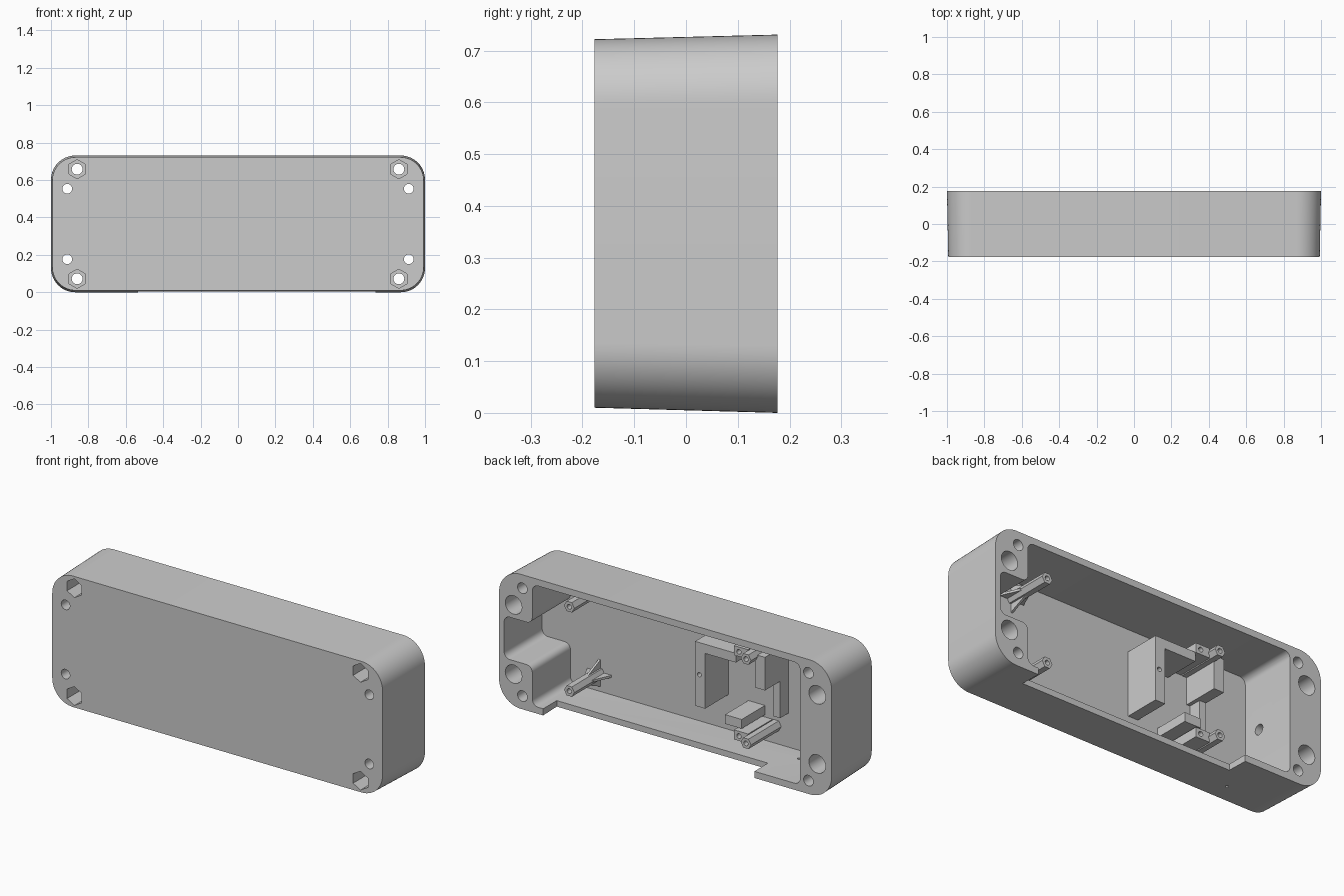
import bpy, bmesh, math
from mathutils import Vector

cube = bpy.data.objects.get("Cube")
if cube:
    bpy.data.objects.remove(cube, do_unlink=True)

grey = bpy.data.materials.new("plain grey")
grey.use_nodes = True
GREY = (0.6, 0.6, 0.6, 1)
grey.diffuse_color = GREY
grey.node_tree.nodes["Principled BSDF"].inputs["Base Color"].default_value = GREY

BACK, FRONT, FLOOR = 0.177, -0.177, -0.15
MID = 0.365                     # height of the centre line
AXES = {"y": lambda u, v, w: (u, w, v),
        "x": lambda u, v, w: (w, u, v),
        "z": lambda u, v, w: (u, v, w)}


def prism(name, start, end, a, b, axis="y"):
    """Solid between outline start at a and outline end at b along an axis."""
    place = AXES[axis]
    bm = bmesh.new()
    low = [bm.verts.new(place(u, v, a)) for u, v in start]
    high = [bm.verts.new(place(u, v, b)) for u, v in end]
    bm.faces.new(low)
    bm.faces.new(high)
    n = len(low)
    for i in range(n):
        j = (i + 1) % n
        bm.faces.new((low[i], low[j], high[j], high[i]))
    bmesh.ops.recalc_face_normals(bm, faces=bm.faces)
    mesh = bpy.data.meshes.new(name)
    bm.to_mesh(mesh)
    bm.free()
    mesh.materials.append(grey)
    obj = bpy.data.objects.new(name, mesh)
    bpy.context.collection.objects.link(obj)
    return obj


def rect(u0, u1, v0, v1):
    return [(u0, v0), (u1, v0), (u1, v1), (u0, v1)]


def rounded(corners, r, steps=10):
    """Round every right-angled corner of an outline."""
    pts = [Vector(c) for c in corners]
    out = []
    for i, p in enumerate(pts):
        d1 = (pts[i - 1] - p).normalized()
        d2 = (pts[(i + 1) % len(pts)] - p).normalized()
        c = p + r * (d1 + d2)
        for k in range(steps + 1):
            t = math.pi / 2 * k / steps
            out.append(tuple(c - r * (d2 * math.cos(t) + d1 * math.sin(t))))
    return out


def ring(u, v, r, n=24, turn=0):
    return [(u + r * math.cos(turn + math.tau * k / n),
             v + r * math.sin(turn + math.tau * k / n)) for k in range(n)]


def block(name, x0, x1, z0, z1, top, base=FLOOR - 0.005):
    outline = rect(x0, x1, z0, z1)
    return prism(name, outline, outline, base, top)


def cut(obj, outline, a, b, axis="y"):
    """Subtract a straight prism from an object."""
    tool = prism("cutter", outline, outline, a, b, axis)
    tool.hide_render = True
    mod = obj.modifiers.new("cut", "BOOLEAN")
    mod.operation = "DIFFERENCE"
    mod.solver = "EXACT"
    mod.object = tool
    bpy.context.view_layer.objects.active = obj
    bpy.ops.object.modifier_apply(modifier=mod.name)
    bpy.data.objects.remove(tool, do_unlink=True)


def smooth(obj):
    bpy.ops.object.select_all(action="DESELECT")
    obj.select_set(True)
    bpy.context.view_layer.objects.active = obj
    bpy.ops.object.shade_smooth_by_angle(angle=math.radians(30))


# Tapered outer case, hollowed from the back with a side pocket
case = prism("case",
             rounded(rect(-0.993, 0.993, 0.01, 0.722), 0.125, 14),
             rounded(rect(-1, 1, 0, 0.731), 0.13, 14), FRONT, BACK)
cavity = [(-0.81, 0.036), (0.8, 0.036), (0.8, 0.25), (0.97, 0.25),
          (0.97, 0.48), (0.8, 0.48), (0.8, 0.695), (-0.81, 0.695)]
cut(case, rounded(cavity, 0.035, 6), FLOOR, 0.3)

# Opening in the bottom wall
cut(case, rect(-0.535, 0.735, -0.1, 0.06), 0.06, 0.3)

# Corner bolt holes with nut pockets, and stepped holes beside them
for sx in (-1, 1):
    for sz in (-1, 1):
        x, z = sx * 0.86, MID + sz * 0.293
        cut(case, ring(x, z, 0.029), -0.3, 0.3)
        cut(case, ring(x, z, 0.051, 6, math.pi / 6), -0.3, -0.07)
        x, z = sx * 0.913, MID + sz * 0.188
        cut(case, ring(x, z, 0.026), -0.3, 0.3)
        cut(case, ring(x, z, 0.05), -0.03, 0.3)

# Blind hole in the end wall and pinhole in the bottom
cut(case, ring(-0.05, MID + 0.01, 0.028), -0.9, -0.78, "x")
cut(case, ring(-0.63, -0.07, 0.008, 12), -0.1, 0.1, "z")
smooth(case)

# Board posts, ribs and low ledges
for sz, level in ((-1, "lower"), (1, "upper")):
    z = MID + sz * 0.229
    for x, side in ((0.625, "left"), (-0.437, "right")):
        hexagon = ring(x, z, 0.031, 6)
        post = prism(f"{level}_{side}_post", hexagon, hexagon, FLOOR - 0.005, 0.11)
        cut(post, ring(x, z, 0.013, 16), 0.03, 0.2)
    x = 0.625
    for w, h, tip in ((0.075, 0.006, (0.02, 0.006)), (0.006, 0.075, (0.006, 0.02))):
        prism(f"{level}_post_rib", rect(x - w, x + w, z - h, z + h),
              rect(x - tip[0], x + tip[0], z - tip[1], z + tip[1]),
              FLOOR - 0.005, -0.03)
    ledge = block(f"{level}_ledge", -0.415, -0.33, z - 0.026, z + 0.026, 0.06)
    cut(ledge, ring(-0.36, z, 0.013, 16), 0, 0.2)

# Module cradle: spine, arms and end stop
spine = block("cradle_spine", -0.15, -0.09, 0.225, 0.575, 0.05)
cut(spine, ring(-0.115, 0.4, 0.012, 16), -0.05, 0.2)
block("cradle_top_arm", -0.335, -0.149, 0.525, 0.575, 0.05)
block("cradle_bottom_arm", -0.37, -0.27, 0.175, 0.225, 0.05)
block("cradle_stop", -0.51, -0.45, 0.42, 0.6, 0.05)
block("cradle_low_wall", -0.51, -0.47, 0.22, 0.421, -0.08)
